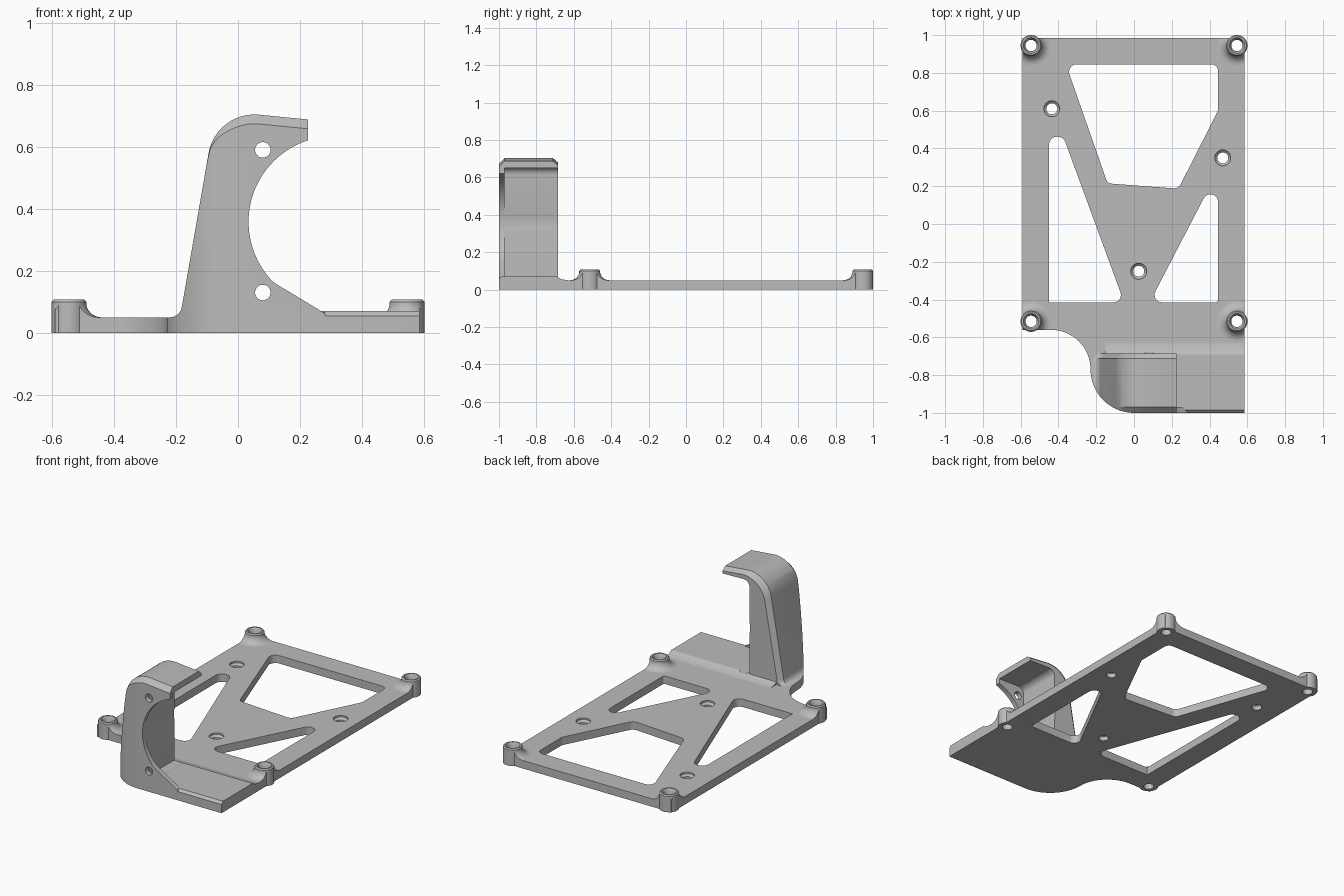
import bpy, bmesh
from math import sin, cos, pi, tan, radians
from mathutils import Vector

if "Cube" in bpy.data.objects:
    bpy.data.objects.remove(bpy.data.objects["Cube"], do_unlink=True)

grey = bpy.data.materials.new("plain grey")
grey.use_nodes = True
COLOUR = (0.5, 0.5, 0.5, 1)
grey.diffuse_color = COLOUR
grey.node_tree.nodes["Principled BSDF"].inputs["Base Color"].default_value = COLOUR


def rounded(corners, steps=8):
    """Polygon from (x, y, radius) corners, with arcs at the rounded ones."""
    out = []
    for i, (x, y, r) in enumerate(corners):
        p = Vector((x, y))
        if r == 0:
            out.append(p)
            continue
        u = (Vector(corners[i - 1][:2]) - p).normalized()
        v = (Vector(corners[(i + 1) % len(corners)][:2]) - p).normalized()
        half = u.angle(v) / 2
        centre = p + (u + v).normalized() * r / sin(half)
        a = p + u * r / tan(half) - centre
        b = p + v * r / tan(half) - centre
        sweep = a.angle(b)
        for k in range(steps + 1):
            t = sweep * k / steps
            out.append(centre + (a * sin(sweep - t) + b * sin(t)) / sin(sweep))
    return out


def circle(x, y, r, n=40):
    return [(x + r * cos(2 * pi * k / n), y + r * sin(2 * pi * k / n)) for k in range(n)]


def loft(name, sections, axis="z"):
    """Solid through matching 2D sections, each given as (height, points)."""
    place = {"z": lambda a, b, h: (a, b, h),
             "y": lambda a, b, h: (a, h, b),
             "x": lambda a, b, h: (h, a, b)}[axis]
    bm = bmesh.new()
    rings = [[bm.verts.new(place(a, b, h)) for a, b in pts] for h, pts in sections]
    n = len(rings[0])
    for low, high in zip(rings, rings[1:]):
        for i in range(n):
            j = (i + 1) % n
            bm.faces.new((low[i], low[j], high[j], high[i]))
    bm.faces.new(rings[0])
    bm.faces.new(rings[-1])
    bmesh.ops.remove_doubles(bm, verts=bm.verts, dist=1e-5)
    bmesh.ops.recalc_face_normals(bm, faces=bm.faces)
    mesh = bpy.data.meshes.new(name)
    bm.to_mesh(mesh)
    bm.free()
    mesh.materials.append(grey)
    ob = bpy.data.objects.new(name, mesh)
    bpy.context.collection.objects.link(ob)
    return ob


def prism(name, pts, h0, h1, axis="z"):
    return loft(name, [(h0, pts), (h1, pts)], axis)


def combine(ob, tool, operation="DIFFERENCE"):
    """Apply a boolean and discard the tool."""
    mod = ob.modifiers.new("bool", "BOOLEAN")
    mod.operation, mod.object, mod.solver = operation, tool, "EXACT"
    graph = bpy.context.evaluated_depsgraph_get()
    mesh = bpy.data.meshes.new_from_object(ob.evaluated_get(graph))
    ob.modifiers.clear()
    ob.data = mesh
    bpy.data.objects.remove(tool, do_unlink=True)


def finish(ob):
    bpy.ops.object.select_all(action="DESELECT")
    ob.select_set(True)
    bpy.context.view_layer.objects.active = ob
    bpy.ops.object.shade_smooth_by_angle(angle=radians(28))


# Base plate with three weight-saving windows
OUTLINE = rounded([(-.59, .985, 0), (.585, .985, 0), (.585, -1, 0),
                   (-.23, -1, .23), (-.23, -.56, .21), (-.59, -.56, 0)], 16)
plate = prism("base_plate", OUTLINE, 0, .05)
WINDOWS = [
    [(-.36, .845, .04), (.445, .845, .035), (.445, .60, .03), (.235, .187, .04), (-.14, .215, .035)],
    [(-.45, -.415, 0), (-.45, .462, .042), (-.374, .462, .042), (-.052, -.415, .04)],
    [(.445, -.415, .015), (.445, .157, .04), (.38, .157, .04), (.083, -.415, .04)],
]
for corners in WINDOWS:
    combine(plate, prism("cutter", rounded(corners), -.1, .2))

# Countersunk screw holes
for x, y in [(-.435, .61), (.47, .35), (.025, -.25)]:
    combine(plate, loft("cutter", [(-.1, circle(x, y, .029)), (.028, circle(x, y, .029)),
                                   (.04, circle(x, y, .042)), (.1, circle(x, y, .042))]))

# Corner standoffs: flared foot trimmed to the plate, tube and bore
for end, y in (("back", .945), ("front", -.515)):
    for side, x in (("left", .545), ("right", -.545)):
        flare = [(.02, circle(x, y, .107))]
        for k in range(9):
            t = pi / 2 * k / 8
            flare.append((.1 - .05 * cos(t), circle(x, y, .105 - .05 * sin(t))))
        post = loft(f"standoff_{end}_{side}", flare)
        combine(post, prism("cutter", OUTLINE, -.1, .3), "INTERSECT")
        combine(post, loft("tube", [(0, circle(x, y, .056)), (.1, circle(x, y, .056)),
                                    (.107, circle(x, y, .05))]), "UNION")
        bore = [(-.1, .03), (.085, .03), (.108, .042), (.2, .042)]
        combine(post, loft("cutter", [(h, circle(x, y, r)) for h, r in bore]))
        combine(plate, prism("cutter", circle(x, y, .03), -.1, .2))
        finish(post)
finish(plate)


def corner_cutter():
    arc = [(.23 * cos(a), -.77 + .23 * sin(a)) for a in (pi + pi / 2 * k / 16 for k in range(17))]
    return prism("cutter", arc + [(0, -1.1), (-.4, -1.1), (-.4, -.77)], -.1, 1)


# Raised pad under the holder
pad = prism("front_pad", [(-1, 0), (-1, .055), (-.985, .07), (-.69, .07), (-.668, .056),
                          (-.63, .05), (-.63, 0)], -.15, .585, "x")
combine(pad, corner_cutter())
combine(pad, prism("cutter", circle(.08, .13, .068), -.95, -.5, "y"))
finish(pad)


# Hooked holder arm, with bevelled outer edges
def arm_profile(side, top):
    return rounded([(-.229, 0, 0), (-.229, .05, 0), (-.187 + side, .05, .04),
                    (-.071 + side, .717 - top, .15), (.225, .688 - top, 0),
                    (.225, .3, 0), (.28, .3, 0), (.28, 0, 0)], 12)


arm = loft("holder_arm", [(-1, arm_profile(0, .03)), (-.97, arm_profile(0, 0)),
                          (-.712, arm_profile(0, 0)), (-.685, arm_profile(.027, .022))], "y")
combine(arm, corner_cutter())

# Round opening through the front flange
angles = [radians(100 + 125 * k / 32) for k in range(33)]
opening = [(.31 + .276 * cos(a), .358 + .276 * sin(a)) for a in angles]
opening += [(.275, .066), (.5, .066), (.5, .63)]
combine(arm, prism("cutter", opening, -1.1, -.5, "y"))

# Pocket behind the flange, and the flange screw holes
pocket = rounded([(.038, .06, 0), (.038, .655, .04), (.4, .645, 0), (.4, .06, 0)])
combine(arm, prism("cutter", pocket, -.97, -.5, "y"))
for z in (.59, .13):
    combine(arm, prism("cutter", circle(.08, z, .025), -1.1, -.9, "y"))
finish(arm)
